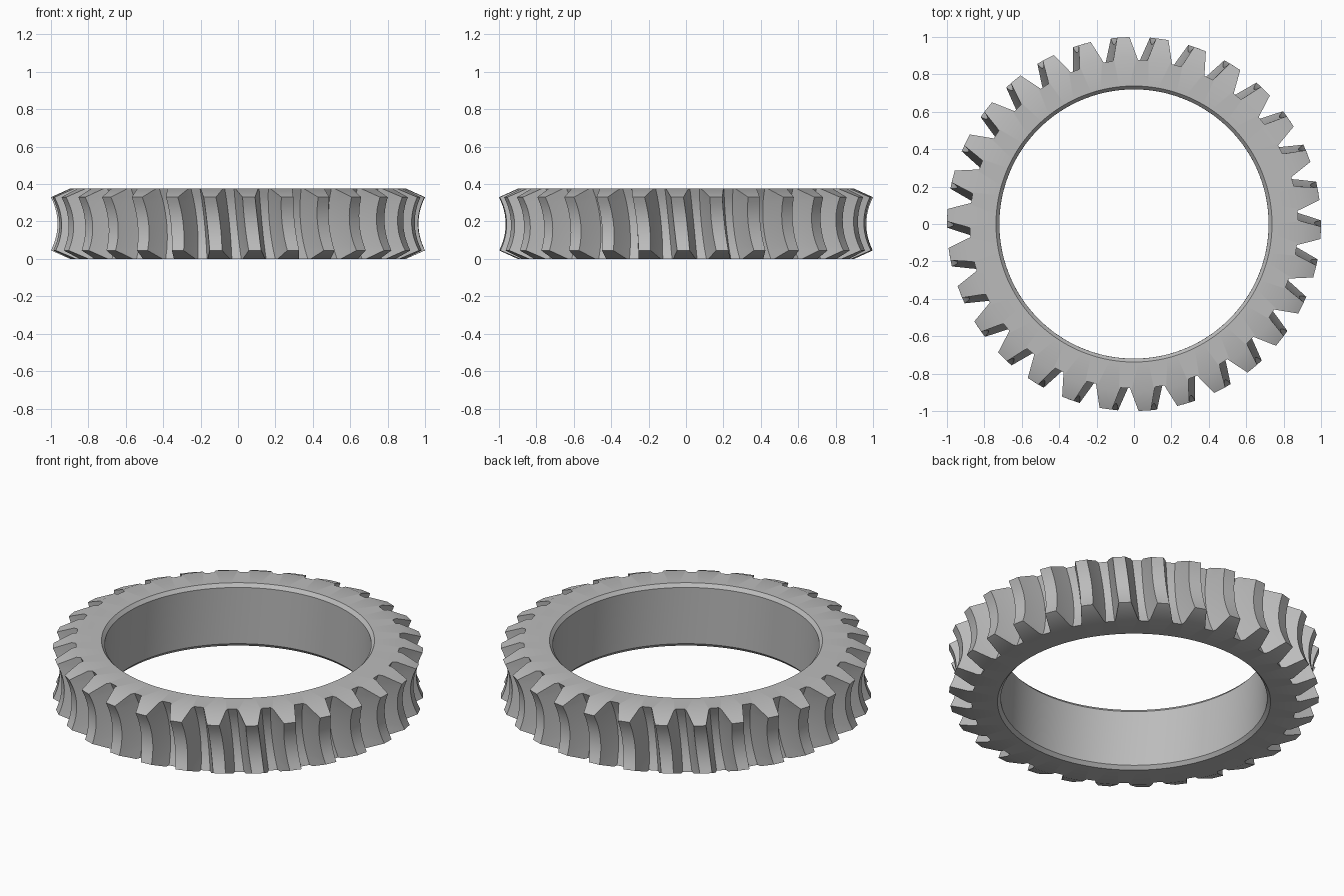
import bpy, bmesh
from math import cos, sin, sqrt, pi, radians

cube = bpy.data.objects.get("Cube")
if cube:
    bpy.data.objects.remove(cube, do_unlink=True)

TEETH = 30
HEIGHT = 0.375
CHAMFER = 0.045
BORE, BORE_EDGE = 0.72, 0.738
AXIS_R = 1.265               # centre of the hollow throat
TIP_ARC, ROOT_ARC = 0.30, 0.43
TOP_PHASE, TWIST = radians(-3), radians(2.5)
PITCH = 2 * pi / TEETH


def turn(z):
    return TOP_PHASE + TWIST * (1 - z / HEIGHT)


def throat(arc, z):
    return AXIS_R - sqrt(arc ** 2 - (z - HEIGHT / 2) ** 2)


def half_width(r, root):
    # tooth narrows from root to tip with a slight flank curve
    t = (r - root) / (ROOT_ARC - TIP_ARC)
    return 0.067 - 0.042 * t + 0.010 * t * t


def outer_section(z):
    # toothed outline at one height, tips trimmed by the end cones
    root = throat(ROOT_ARC, z)
    cone = 0.90 + 0.10 * min(z, HEIGHT - z) / CHAMFER
    tip = min(throat(TIP_ARC, z), cone)
    side = [(r, half_width(r, root) / r) for r in (root, (root + tip) / 2, tip)]
    tooth = [(r, -a) for r, a in side] + [(r, a) for r, a in reversed(side)]
    return [(r, i * PITCH + a + turn(z), z) for i in range(TEETH) for r, a in tooth]


def circle(radius, z):
    n = TEETH * 6
    return [(radius, (i - 2.5) * 2 * pi / n + turn(z), z) for i in range(n)]


# Closed loft: bore edge, toothed rim, bore edge
STEPS = 12
heights = [0] + [CHAMFER + (HEIGHT - 2 * CHAMFER) * i / STEPS for i in range(STEPS + 1)] + [HEIGHT]
sections = [circle(BORE, 0.02), circle(BORE_EDGE, 0)]
sections += [outer_section(z) for z in heights]
sections += [circle(BORE_EDGE, HEIGHT), circle(BORE, HEIGHT - 0.02)]

bm = bmesh.new()
rings = [[bm.verts.new((r * cos(a), r * sin(a), z)) for r, a, z in s] for s in sections]
for k, low in enumerate(rings):
    high = rings[(k + 1) % len(rings)]
    for i in range(len(low)):
        j = (i + 1) % len(low)
        bm.faces.new((low[i], low[j], high[j], high[i]))
bmesh.ops.recalc_face_normals(bm, faces=bm.faces)
mesh = bpy.data.meshes.new("worm_wheel_rim")
bm.to_mesh(mesh)
bm.free()

rim = bpy.data.objects.new("worm_wheel_rim", mesh)
bpy.context.collection.objects.link(rim)

# Plain grey metal
grey = bpy.data.materials.new("plain_grey")
grey.use_nodes = True
colour = (0.5, 0.5, 0.5, 1)
grey.diffuse_color = colour
grey.node_tree.nodes["Principled BSDF"].inputs["Base Color"].default_value = colour
mesh.materials.append(grey)

bpy.ops.object.select_all(action="DESELECT")
rim.select_set(True)
bpy.context.view_layer.objects.active = rim
bpy.ops.object.shade_smooth_by_angle(angle=radians(30))
